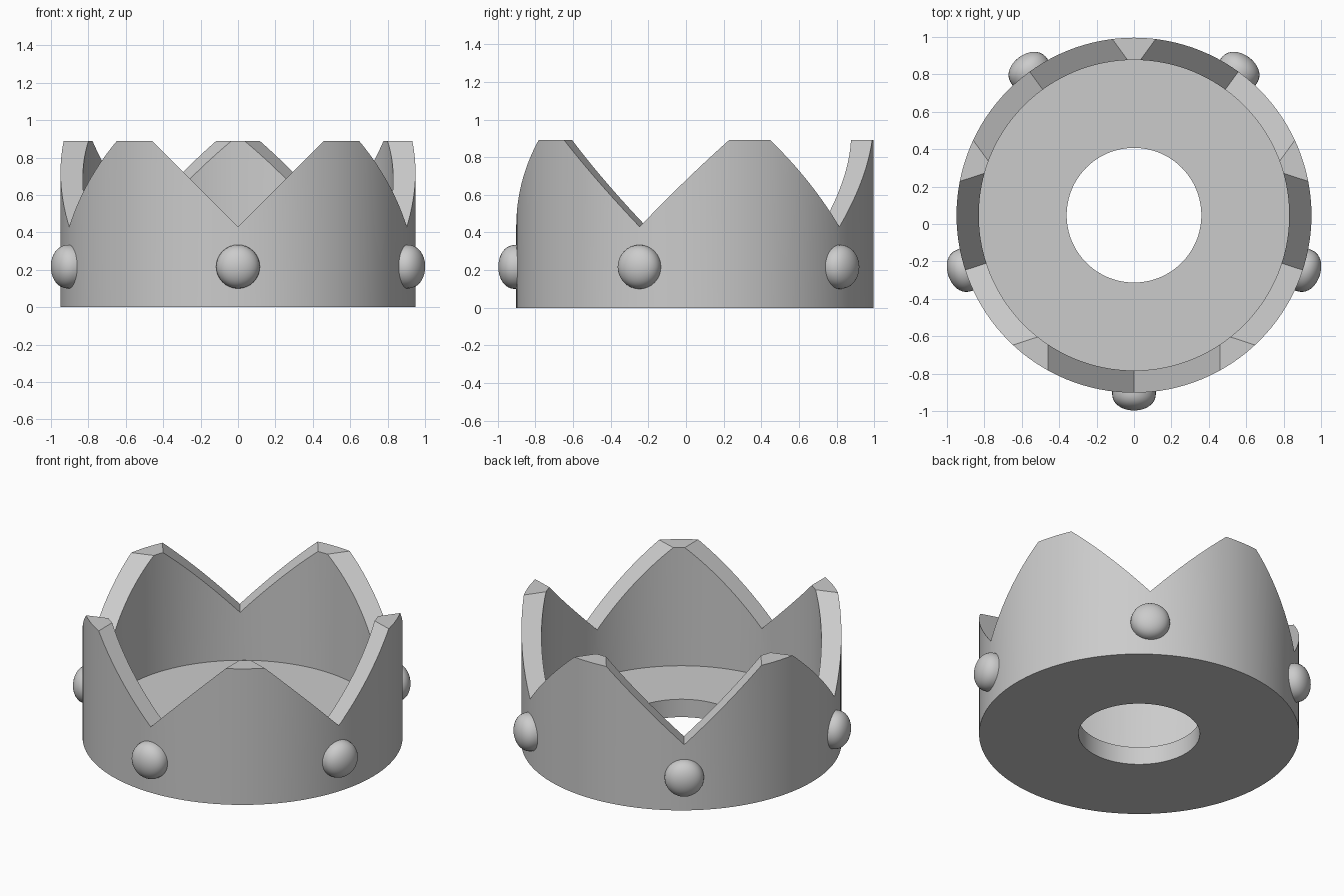
import bpy, bmesh
from math import radians, cos, sin, pi
from mathutils import Matrix, Vector

cube = bpy.data.objects.get("Cube")
if cube:
    bpy.data.objects.remove(cube, do_unlink=True)

R, INNER, HOLE = 0.949, 0.83, 0.36
HEIGHT, FLOOR, NOTCH = 0.89, 0.117, 0.43
CENTRE = Vector((0, 0.047, 0))
ANGLES = [radians(-90 + 72 * k) for k in range(5)]

grey = bpy.data.materials.new("plain grey")
grey.use_nodes = True
grey.diffuse_color = (0.6, 0.6, 0.6, 1)
grey.node_tree.nodes["Principled BSDF"].inputs["Base Color"].default_value = (0.6, 0.6, 0.6, 1)


def make_object(name, bm):
    bmesh.ops.recalc_face_normals(bm, faces=bm.faces)
    mesh = bpy.data.meshes.new(name)
    bm.to_mesh(mesh)
    bm.free()
    mesh.materials.append(grey)
    obj = bpy.data.objects.new(name, mesh)
    bpy.context.collection.objects.link(obj)
    return obj


def activate(obj):
    bpy.ops.object.select_all(action='DESELECT')
    obj.select_set(True)
    bpy.context.view_layer.objects.active = obj


# Crown body: a lathed wall with a floor and a central hole
bm = bmesh.new()
profile = [(R, 0), (R, HEIGHT), (INNER, HEIGHT), (INNER, FLOOR), (HOLE, FLOOR), (HOLE, 0)]
verts = [bm.verts.new((r, 0, z)) for r, z in profile]
edges = [bm.edges.new((verts[i - 1], verts[i])) for i in range(len(verts))]
bmesh.ops.spin(bm, geom=verts + edges, cent=(0, 0, 0), axis=(0, 0, 1),
               angle=2 * pi, steps=128, use_duplicate=False)
bmesh.ops.remove_doubles(bm, verts=bm.verts, dist=0.0001)
body = make_object("crown_body", bm)
body.location = CENTRE

# Notch cutter: five radial wedges with sides at 45 degrees
bm = bmesh.new()
rise = 0.48
for a in ANGLES:
    out, side = Vector((cos(a), sin(a), 0)), Vector((-sin(a), cos(a), 0))
    ends = [[bm.verts.new(out * r + side * s + Vector((0, 0, NOTCH + abs(s))))
             for s in (0, rise, -rise)] for r in (0.68, 1.1)]
    bm.faces.new(ends[0])
    bm.faces.new(ends[1])
    for i in range(3):
        bm.faces.new((ends[0][i - 1], ends[0][i], ends[1][i], ends[1][i - 1]))
cutter = make_object("notch_cutter", bm)
cutter.location = CENTRE
cutter.hide_render = True

cut = body.modifiers.new("notches", 'BOOLEAN')
cut.operation = 'DIFFERENCE'
cut.solver = 'EXACT'
cut.object = cutter
activate(body)
bpy.ops.object.modifier_apply(modifier=cut.name)
bpy.data.objects.remove(cutter, do_unlink=True)
bpy.ops.object.shade_smooth_by_angle(angle=radians(30))

# Studs: slightly flattened domes set below each notch
for k, a in enumerate(ANGLES):
    bm = bmesh.new()
    bmesh.ops.create_uvsphere(bm, u_segments=32, v_segments=24, radius=1)
    for v in bm.verts:
        d = abs(v.co.z) ** 0.85 * (1 if v.co.z > 0 else -1)
        v.co = Vector((d * 0.095, v.co.x * 0.117, v.co.y * 0.117))
    bm.transform(Matrix.Rotation(a, 4, 'Z'))
    stud = make_object(f"stud_{k + 1}", bm)
    stud.location = CENTRE + Vector((R * cos(a), R * sin(a), 0.217))
    activate(stud)
    bpy.ops.object.shade_smooth_by_angle(angle=radians(60))
